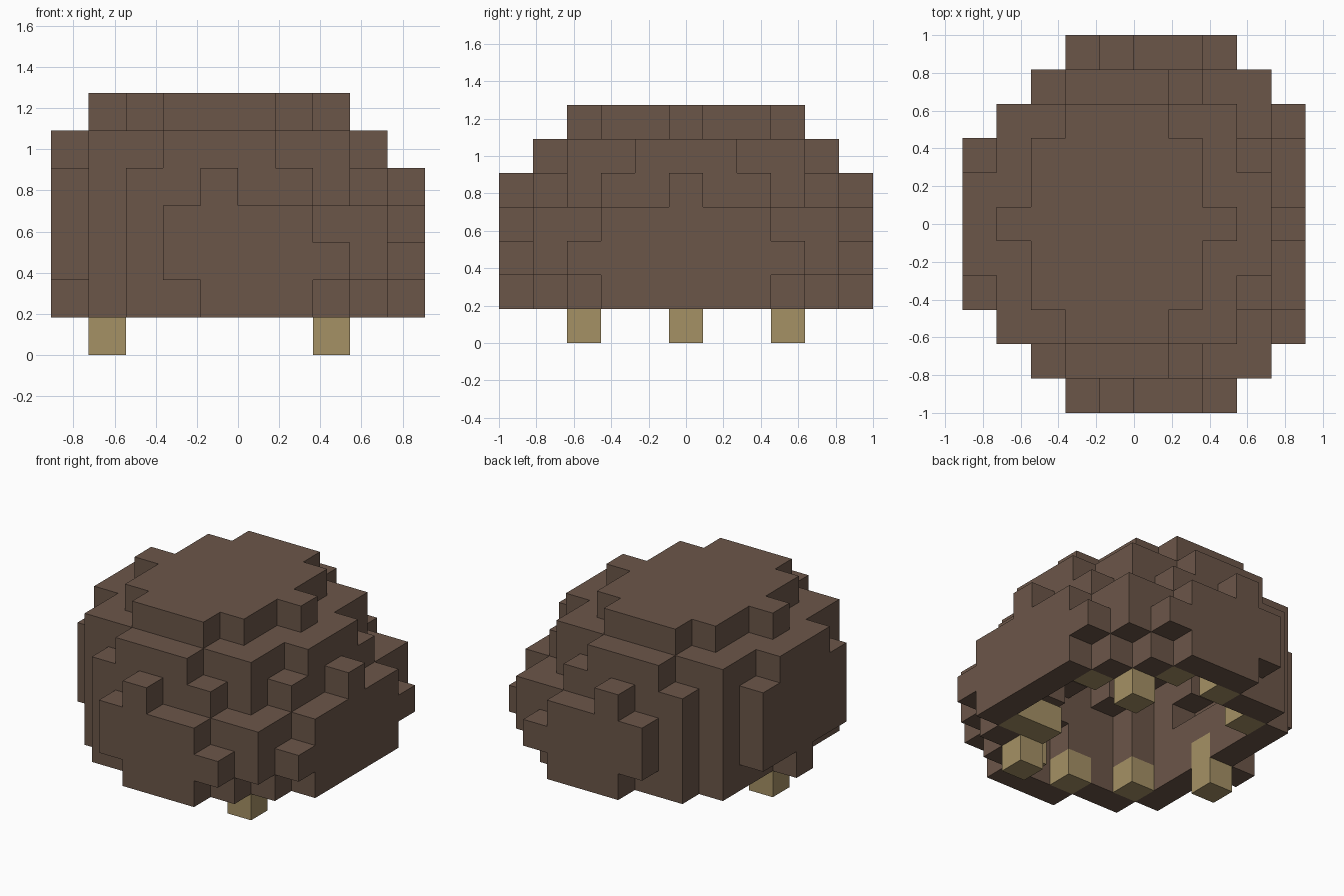
import bpy
import bmesh
from itertools import product
from mathutils import Vector

if "Cube" in bpy.data.objects:
    bpy.data.objects.remove(bpy.data.objects["Cube"], do_unlink=True)

S = 2 / 11  # edge of one block
AROUND = [d for d in product((-1, 0, 1), repeat=3) if any(d)]
SIDES = [d for d in AROUND if sum(map(abs, d)) == 1]


def make_material(name, rgb):
    mat = bpy.data.materials.new(name)
    mat.use_nodes = True
    mat.diffuse_color = (*rgb, 1)
    bsdf = mat.node_tree.nodes["Principled BSDF"]
    bsdf.inputs["Base Color"].default_value = (*rgb, 1)
    bsdf.inputs["Roughness"].default_value = 0.9
    return mat


def step(cell, d):
    return tuple(a + b for a, b in zip(cell, d))


def build_blocks(name, cells, occupied, mat):
    """One mesh from unit blocks, keeping only the exposed faces."""
    bm = bmesh.new()
    for cell in sorted(cells):
        centre = Vector(cell) + Vector((0.5, 0.5, 0.5))
        for side in SIDES:
            if step(cell, side) in occupied:
                continue
            d = Vector(side)
            u = Vector((d.y, d.z, d.x))
            v = d.cross(u)
            corners = [centre + (d + u * a + v * b) / 2
                       for a, b in ((-1, -1), (1, -1), (1, 1), (-1, 1))]
            bm.faces.new([bm.verts.new(((p.x - 5) * S, (p.y - 5.5) * S, p.z * S))
                          for p in corners])
    bmesh.ops.remove_doubles(bm, verts=bm.verts, dist=0.001)
    mesh = bpy.data.meshes.new(name)
    bm.to_mesh(mesh)
    bm.free()
    mesh.materials.append(mat)
    obj = bpy.data.objects.new(name, mesh)
    bpy.context.collection.objects.link(obj)


# Dome outline: first and last block of each row, front row to middle row
layers = {
    1: ["46", "27", "18", "19", "19", "09"],
    2: ["37", "28", "19", "09", "09", "09"],
    3: ["36", "28", "18", "09", "09", "09"],
    4: ["44", "26", "17", "08", "08", "09"],
    5: ["", "35", "17", "17", "08", "08"],
    6: ["", "", "35", "26", "26", "17"],
}
dome = set()
for z, rows in layers.items():
    for y, span in enumerate(rows):
        if span:
            for x in range(int(span[0]), int(span[1]) + 1):
                dome |= {(x, y, z), (x, 10 - y, z)}


def near_outside(cell, directions):
    """True where a neighbour is outside the dome; the open bottom is ignored."""
    return any(n not in dome and n[2] > 0
               for n in (step(cell, d) for d in directions))


# Hollow dome, open underneath; inner corner blocks of the rim are lining
shell = {c for c in dome if near_outside(c, AROUND)}
lining = {c for c in shell if c[2] == 1 and not near_outside(c, SIDES)}
lining.add((7, 3, 1))
shell -= lining

# Three legs reach up into the rim
leg_spots = {"front_leg": (7, 2), "back_leg": (7, 8), "side_leg": (1, 5)}
legs = {name: {(x, y, 0), (x, y, 1)} for name, (x, y) in leg_spots.items()}
lining -= set().union(*legs.values())
occupied = shell.union(lining, *legs.values())

brown = make_material("dark brown", (0.148, 0.093, 0.066))
straw = make_material("straw yellow", (0.375, 0.282, 0.130))

build_blocks("dome_shell", shell, occupied, brown)
build_blocks("rim_lining", lining, occupied, straw)
for name, cells in legs.items():
    build_blocks(name, cells, occupied, straw)
